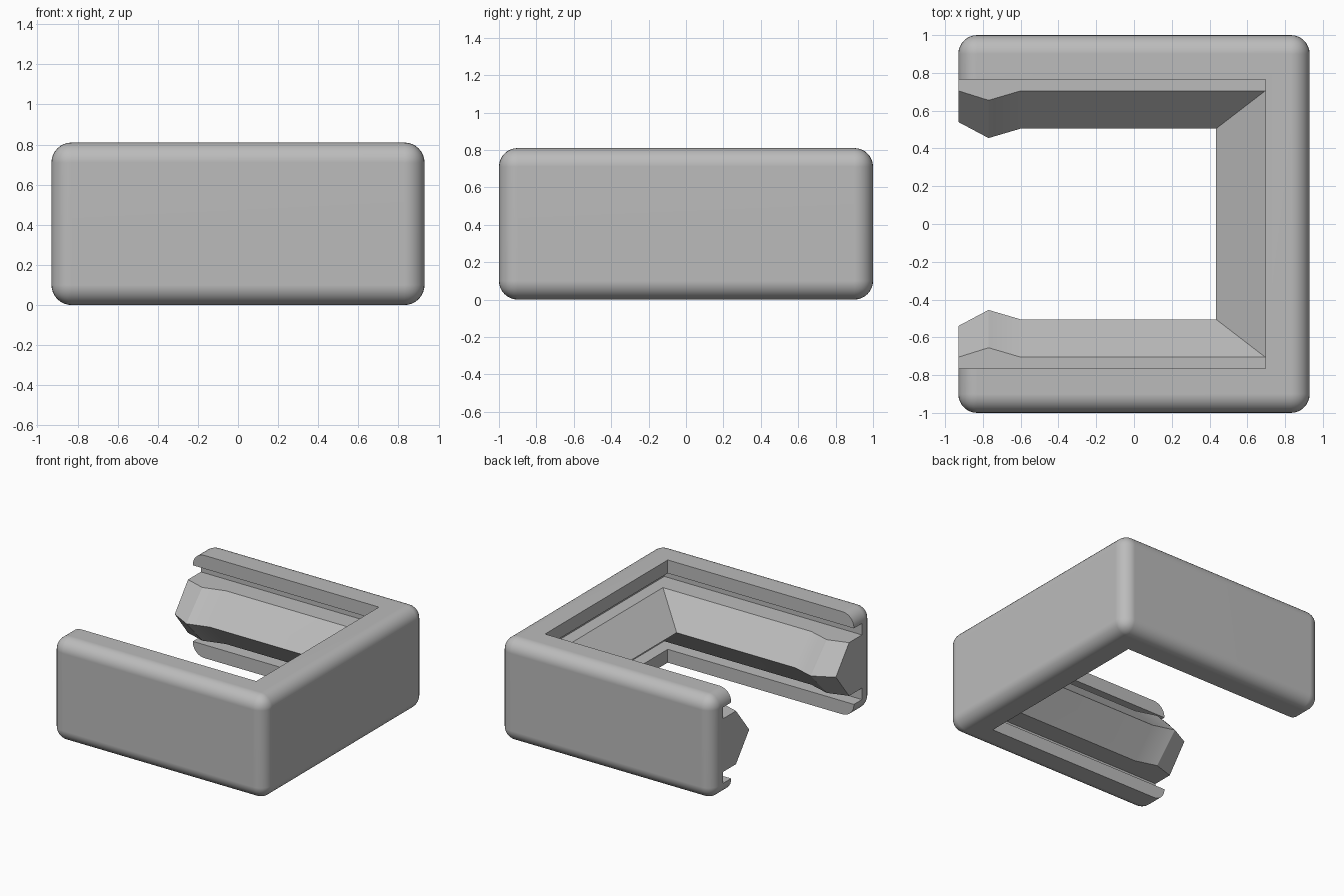
import bpy, bmesh, math

old = bpy.data.objects.get("Cube")
if old:
    bpy.data.objects.remove(old, do_unlink=True)

GREY = (0.5, 0.5, 0.5, 1.0)
mat = bpy.data.materials.new("mid grey")
mat.use_nodes = True
mat.diffuse_color = GREY
mat.node_tree.nodes["Principled BSDF"].inputs["Base Color"].default_value = GREY

END, HEIGHT, MID = 0.93, 0.81, 0.405


def add_object(name, bm):
    bmesh.ops.recalc_face_normals(bm, faces=bm.faces)
    mesh = bpy.data.meshes.new(name)
    bm.to_mesh(mesh)
    bm.free()
    obj = bpy.data.objects.new(name, mesh)
    bpy.context.collection.objects.link(obj)
    mesh.materials.append(mat)
    return obj


def box(name, x0, x1, half_y, z0, z1, radius=0):
    bm = bmesh.new()
    bmesh.ops.create_cube(bm, size=1)
    for v in bm.verts:
        v.co = (x1 if v.co.x > 0 else x0,
                math.copysign(half_y, v.co.y),
                z1 if v.co.z > 0 else z0)
    if radius:
        bmesh.ops.bevel(bm, geom=bm.edges[:], offset=radius, segments=8,
                        profile=0.5, affect='EDGES')
    return add_object(name, bm)


def select_only(obj):
    bpy.ops.object.select_all(action='DESELECT')
    obj.select_set(True)
    bpy.context.view_layer.objects.active = obj


def finish(obj, angle):
    select_only(obj)
    bpy.ops.object.shade_smooth_by_angle(angle=math.radians(angle))
    mod = obj.modifiers.new("even_shading", 'WEIGHTED_NORMAL')
    mod.keep_sharp = True


# Rounded C-shaped shell: opening between the lips, plus the groove behind them
shell = box("outer_shell", -END, END, 1.0, 0, HEIGHT, 0.1)
cutters = [box("opening_cutter", -1.5, 0.695, 0.765, -0.5, 1.5),
           box("groove_cutter", -1.5, 0.795, 0.865, 0.105, 0.705)]
select_only(shell)
for cutter in cutters:
    cutter.hide_render = True
    mod = shell.modifiers.new("cut", 'BOOLEAN')
    mod.operation = 'DIFFERENCE'
    mod.solver = 'EXACT'
    mod.object = cutter
    bpy.ops.object.modifier_apply(modifier=mod.name)
    bpy.data.objects.remove(cutter, do_unlink=True)
finish(shell, 35)

# Wedge rail: (x, y) of the back, shoulder and tip at stations along one arm
arm = [((-END, 0.87), (-END, 0.705), (-END, 0.54)),
       ((-0.77, 0.87), (-0.77, 0.655), (-0.77, 0.455)),
       ((-0.6, 0.87), (-0.6, 0.705), (-0.6, 0.505)),
       ((0.8, 0.87), (0.695, 0.705), (0.435, 0.505))]
mirrored = [[(x, -y) for x, y in station] for station in reversed(arm)]
HALF = 0.21

bm = bmesh.new()
rings = []
for back, shoulder, tip in arm + mirrored:
    section = [(back, HALF), (shoulder, HALF), (tip, 0),
               (shoulder, -HALF), (back, -HALF)]
    rings.append([bm.verts.new((p[0], p[1], MID + dz)) for p, dz in section])
for a, b in zip(rings, rings[1:]):
    for i in range(5):
        j = (i + 1) % 5
        bm.faces.new((a[i], a[j], b[j], b[i]))
bm.faces.new(rings[0])
bm.faces.new(rings[-1])
rail = add_object("wedge_rail", bm)
finish(rail, 15)
